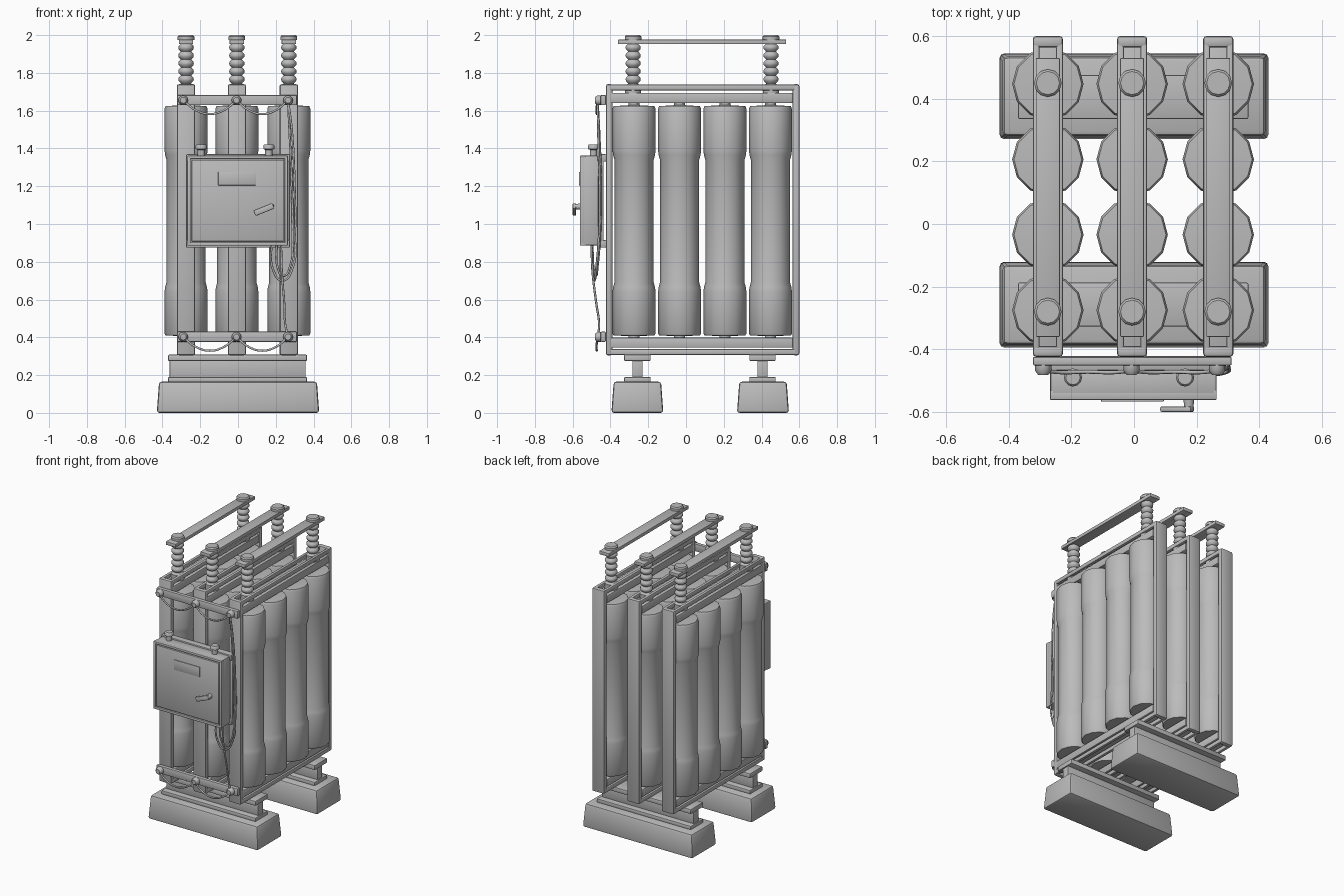
import bpy, bmesh, math
from mathutils import Vector

GREY = bpy.data.materials.new("plain_grey")
GREY.diffuse_color = (0.5, 0.5, 0.5, 1)


def finish(bm, name, angle=40):
    bmesh.ops.recalc_face_normals(bm, faces=bm.faces)
    me = bpy.data.meshes.new(name)
    bm.to_mesh(me)
    bm.free()
    ob = bpy.data.objects.new(name, me)
    bpy.context.collection.objects.link(ob)
    me.materials.append(GREY)
    bpy.ops.object.select_all(action='DESELECT')
    ob.select_set(True)
    bpy.context.view_layer.objects.active = ob
    bpy.ops.object.shade_smooth_by_angle(angle=math.radians(angle))
    return ob


def box(name, x0, x1, y0, y1, z0, z1, bevel=0.006, taper=0.0):
    bm = bmesh.new()
    bmesh.ops.create_cube(bm, size=1)
    for v in bm.verts:
        t = taper if v.co.z > 0 else 0
        v.co = Vector(((x0 + t, x1 - t)[v.co.x > 0], (y0 + t, y1 - t)[v.co.y > 0],
                       (z0, z1)[v.co.z > 0]))
    if bevel:
        bmesh.ops.bevel(bm, geom=bm.edges[:], offset=bevel, segments=2,
                        profile=0.5, affect='EDGES')
    return finish(bm, name)


def lathe(name, profile, loc, sides=16, axis='Z', phase=0.0, angle=40):
    """Spin (radius, height) points; axis Y points towards the front."""
    bm = bmesh.new()
    rings = []
    for r, h in profile:
        ring = []
        for i in range(sides):
            a = 2 * math.pi * i / sides + phase
            p = Vector((r * math.cos(a), r * math.sin(a), h))
            if axis == 'Y':
                p = Vector((p.x, -p.z, p.y))
            ring.append(bm.verts.new(p + Vector(loc)))
        rings.append(ring)
    for a, b in zip(rings, rings[1:]):
        for i in range(sides):
            j = (i + 1) % sides
            bm.faces.new((a[i], a[j], b[j], b[i]))
    bm.faces.new(rings[0])
    bm.faces.new(rings[-1])
    return finish(bm, name, angle)


def cable(name, pts, r=0.006):
    cu = bpy.data.curves.new(name, 'CURVE')
    cu.dimensions = '3D'
    cu.bevel_depth = r
    cu.bevel_resolution = 1
    cu.resolution_u = 6
    cu.use_fill_caps = True
    sp = cu.splines.new('BEZIER')
    sp.bezier_points.add(len(pts) - 1)
    for b, p in zip(sp.bezier_points, pts):
        b.co = p
        b.handle_left_type = b.handle_right_type = 'AUTO'
    ob = bpy.data.objects.new(name, cu)
    bpy.context.collection.objects.link(ob)
    cu.materials.append(GREY)


# concrete feet and I-beams
for tag, y0, y1, yc in (("front", -0.395, -0.12, -0.257), ("back", 0.27, 0.545, 0.405)):
    box(tag + "_concrete_foot", -0.43, 0.43, y0, y1, 0, 0.165, 0.014, 0.012)
    box(tag + "_beam_lower_flange", -0.37, 0.365, yc - 0.07, yc + 0.07, 0.163, 0.19, 0.005)
    box(tag + "_beam_web", -0.362, 0.357, yc - 0.027, yc + 0.027, 0.185, 0.285, 0.003)
    box(tag + "_beam_upper_flange", -0.37, 0.365, yc - 0.07, yc + 0.07, 0.275, 0.308, 0.005)

# repeated profiles: capacitor can and ribbed insulator
can = [(0.06, 0.408), (0.108, 0.41), (0.114, 0.42), (0.114, 0.64), (0.111, 0.665), (0.104, 0.69),
       (0.104, 1.34), (0.111, 1.365), (0.114, 1.39), (0.114, 1.61), (0.108, 1.624), (0.01, 1.63)]
ribs = [(0.044, 1.69), (0.044, 1.735), (0.03, 1.74)]
for k in range(5):
    z = 1.745 + k * 0.042
    ribs += [(0.027, z), (0.039, z + 0.012), (0.041, z + 0.021), (0.039, z + 0.03)]
ribs += [(0.027, 1.955)]

# three phases: frame, cans, insulators and conductor bar
for n, x in enumerate((-0.275, -0.006, 0.269)):
    t = "phase%d_" % (n + 1)
    w = 0.048
    box(t + "front_post", x - w, x + w, -0.424, -0.39, 0.305, 1.74, 0.01)
    box(t + "back_post", x - w, x + w, 0.564, 0.6, 0.305, 1.74, 0.01)
    for s in (-1, 1):
        xs = x + s * 0.037
        box(t + "top_rail", xs - 0.011, xs + 0.011, -0.41, 0.58, 1.708, 1.738, 0.006)
        box(t + "bottom_rail", xs - 0.011, xs + 0.011, -0.41, 0.58, 0.307, 0.337, 0.006)
    box(t + "top_channel", x - w, x + w, -0.4, 0.565, 1.64, 1.694, 0.006)
    box(t + "bottom_channel", x - w, x + w, -0.4, 0.565, 0.345, 0.398, 0.006)
    for i, y in enumerate((-0.275, -0.034, 0.206, 0.447)):
        lathe(t + "capacitor_can", can, (x, y, 0), 12)
        for z0, z1 in ((0.39, 0.415), (1.62, 1.645)):
            lathe(t + "can_mount", [(0.03, z0), (0.03, z1)], (x, y, 0), 10)
    for y in (-0.28, 0.45):
        lathe(t + "insulator", ribs, (x, y, 0), 14, angle=60)
        lathe(t + "terminal_cap", [(0.044, 1.974), (0.044, 1.992), (0.037, 2.0)], (x, y, 0), 12)
    box(t + "conductor_bar", x - 0.038, x + 0.038, -0.36, 0.53, 1.952, 1.976, 0.003)

# front cross bars with bolts and drooping wires
studs = (-0.29, -0.008, 0.265)
for tag, z in (("upper", 1.655), ("lower", 0.402)):
    box(tag + "_cross_bar", -0.323, 0.312, -0.452, -0.424, z - 0.026, z + 0.028, 0.006)
    for x in studs:
        lathe(tag + "_bolt", [(0.026, 0), (0.026, 0.018), (0.016, 0.032)],
              (x, -0.45, z), 12, 'Y')
    for a, b in zip(studs, studs[1:]):
        d = b - a
        cable(tag + "_droop_wire", [(a, -0.468, z), (a + d * 0.22, -0.474, z - 0.05),
                                    (a + d * 0.5, -0.472, z - 0.073),
                                    (a + d * 0.78, -0.474, z - 0.05), (b, -0.468, z)])

# control cabinet with mounting frame
for z0, z1 in ((0.875, 0.915), (1.33, 1.37)):
    box("cabinet_mount_bar", -0.275, 0.275, -0.468, -0.422, z0, z1, 0.006)
for x0, x1 in ((-0.272, -0.256), (0.256, 0.272)):
    box("cabinet_mount_side", x0, x1, -0.452, -0.436, 0.88, 1.365, 0.004)
box("cabinet_body", -0.268, 0.264, -0.55, -0.462, 0.885, 1.362, 0.01)
for a in ((-0.268, 0.264, 1.345, 1.362), (-0.268, 0.264, 0.885, 0.902),
          (-0.268, -0.251, 0.885, 1.362), (0.247, 0.264, 0.885, 1.362)):
    box("cabinet_rim", a[0], a[1], -0.562, -0.53, a[2], a[3], 0.004)
box("cabinet_door", -0.246, 0.242, -0.562, -0.54, 0.907, 1.34, 0.006)
box("cabinet_window", -0.105, 0.095, -0.567, -0.559, 1.205, 1.275, 0.002)
for x in (-0.195, 0.163):
    lathe("cabinet_vent", [(0.019, 1.355), (0.019, 1.393), (0.029, 1.397),
                           (0.029, 1.415), (0.023, 1.422)], (x, -0.49, 0), 12)

# door handle
lathe("handle_pivot", [(0.017, 0), (0.014, 0.035)], (0.175, -0.56, 1.092), 10, 'Y')
handle = box("handle_lever", -0.095, 0.014, -0.6, -0.582, -0.016, 0.016, 0.006)
handle.location = (0.175, 0, 1.092)
handle.rotation_euler = (0, -math.radians(22), 0)

# supply cables: upper stud to a loop under the cabinet, then down to the lower stud
cable("upper_cable", [(0.265, -0.468, 1.655), (0.285, -0.465, 1.5), (0.3, -0.458, 1.2),
                      (0.302, -0.46, 0.95), (0.29, -0.475, 0.77), (0.235, -0.485, 0.7),
                      (0.185, -0.495, 0.76), (0.175, -0.5, 0.89)])
cable("inner_cable", [(0.265, -0.468, 1.65), (0.272, -0.46, 1.5), (0.285, -0.45, 1.2),
                      (0.288, -0.455, 0.95), (0.277, -0.468, 0.78), (0.24, -0.478, 0.725),
                      (0.21, -0.49, 0.77), (0.205, -0.495, 0.89)])
cable("lower_cable", [(0.228, -0.5, 0.89), (0.232, -0.495, 0.75), (0.245, -0.475, 0.58),
                      (0.25, -0.46, 0.47), (0.265, -0.466, 0.402)])
